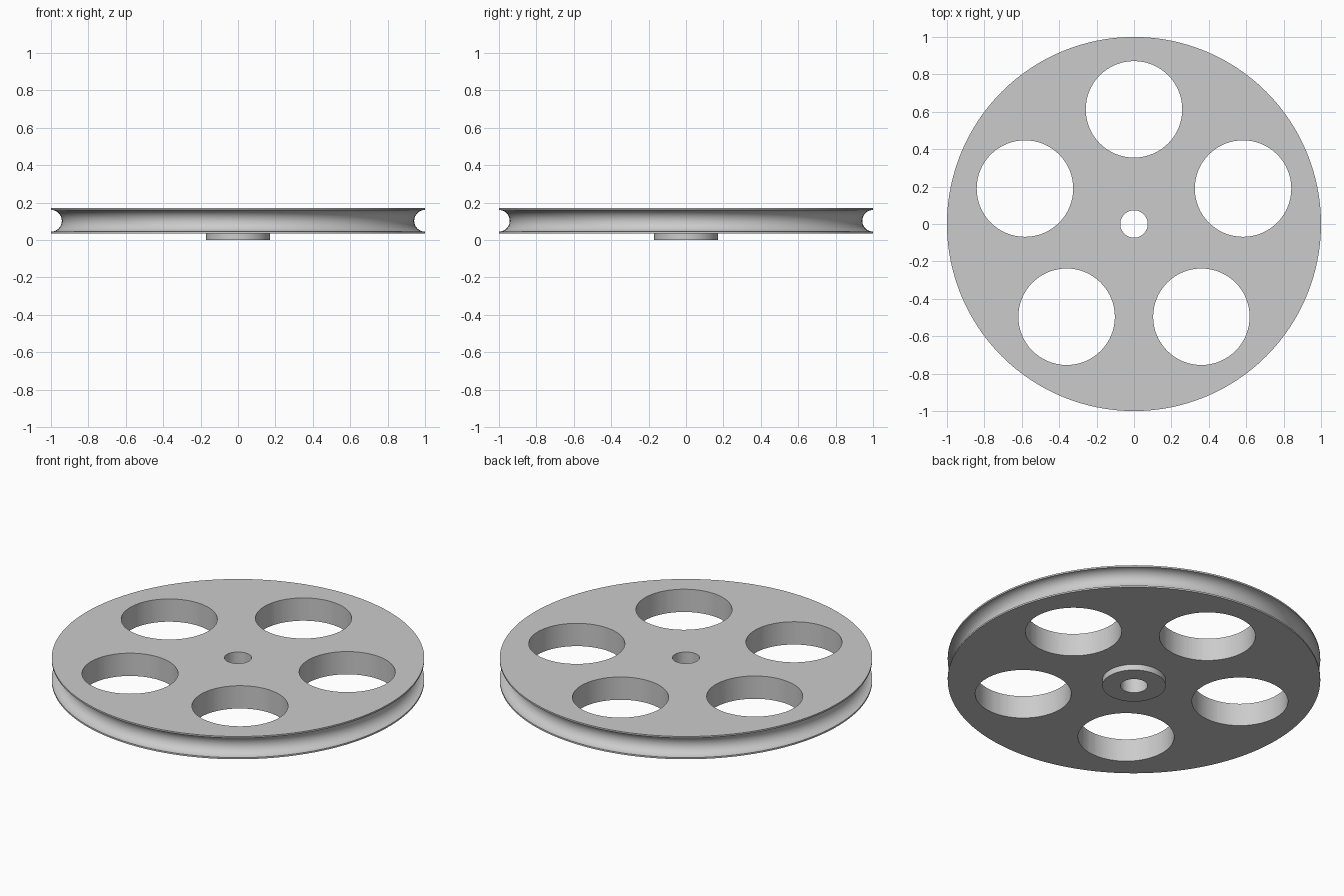
import bpy
import bmesh
import math
from mathutils import Matrix, Vector

if "Cube" in bpy.data.objects:
    bpy.data.objects.remove(bpy.data.objects["Cube"])

BOTTOM, TOP = 0.035, 0.17        # faces of the disc
MID = (BOTTOM + TOP) / 2
GROOVE = 0.058                   # radius of the rim groove
BORE, HUB = 0.073, 0.17
HOLE, HOLE_RING = 0.258, 0.613   # lightening holes
SEGMENTS = 128

grey = bpy.data.materials.new("plain grey")
grey.use_nodes = True
colour = (0.6, 0.6, 0.6, 1)
grey.diffuse_color = colour
grey.node_tree.nodes["Principled BSDF"].inputs["Base Color"].default_value = colour


def add_object(name, bm):
    bmesh.ops.recalc_face_normals(bm, faces=bm.faces)
    mesh = bpy.data.meshes.new(name)
    bm.to_mesh(mesh)
    bm.free()
    obj = bpy.data.objects.new(name, mesh)
    bpy.context.collection.objects.link(obj)
    mesh.materials.append(grey)
    return obj


# Grooved wheel with hub and bore, turned from one closed profile
profile = [(BORE, 0), (HUB, 0), (HUB, BOTTOM), (1, BOTTOM)]
for i in range(17):
    a = math.pi * i / 16
    profile.append((1 - GROOVE * math.sin(a), MID - GROOVE * math.cos(a)))
profile += [(1, TOP), (BORE, TOP)]

bm = bmesh.new()
verts = [bm.verts.new((r, 0, z)) for r, z in profile]
edges = [bm.edges.new((v, verts[i - 1])) for i, v in enumerate(verts)]
bmesh.ops.spin(bm, geom=verts + edges, cent=(0, 0, 0), axis=(0, 0, 1),
               angle=math.tau, steps=SEGMENTS, use_merge=True)
bmesh.ops.remove_doubles(bm, verts=bm.verts, dist=1e-5)
wheel = add_object("pulley_wheel", bm)

# Five round lightening holes, the first towards the back
bm = bmesh.new()
for i in range(5):
    a = math.pi / 2 + math.tau * i / 5
    centre = Vector((HOLE_RING * math.cos(a), HOLE_RING * math.sin(a), MID))
    bmesh.ops.create_cone(bm, cap_ends=True, segments=64, radius1=HOLE,
                          radius2=HOLE, depth=0.4,
                          matrix=Matrix.Translation(centre))
cutter = add_object("hole_cutter", bm)
cutter.hide_render = True

cut = wheel.modifiers.new("holes", "BOOLEAN")
cut.operation = "DIFFERENCE"
cut.solver = "EXACT"
cut.object = cutter

bpy.ops.object.select_all(action="DESELECT")
wheel.select_set(True)
bpy.context.view_layer.objects.active = wheel
bpy.ops.object.modifier_apply(modifier=cut.name)
bpy.data.objects.remove(cutter)
bpy.ops.object.shade_smooth_by_angle(angle=math.radians(30))
